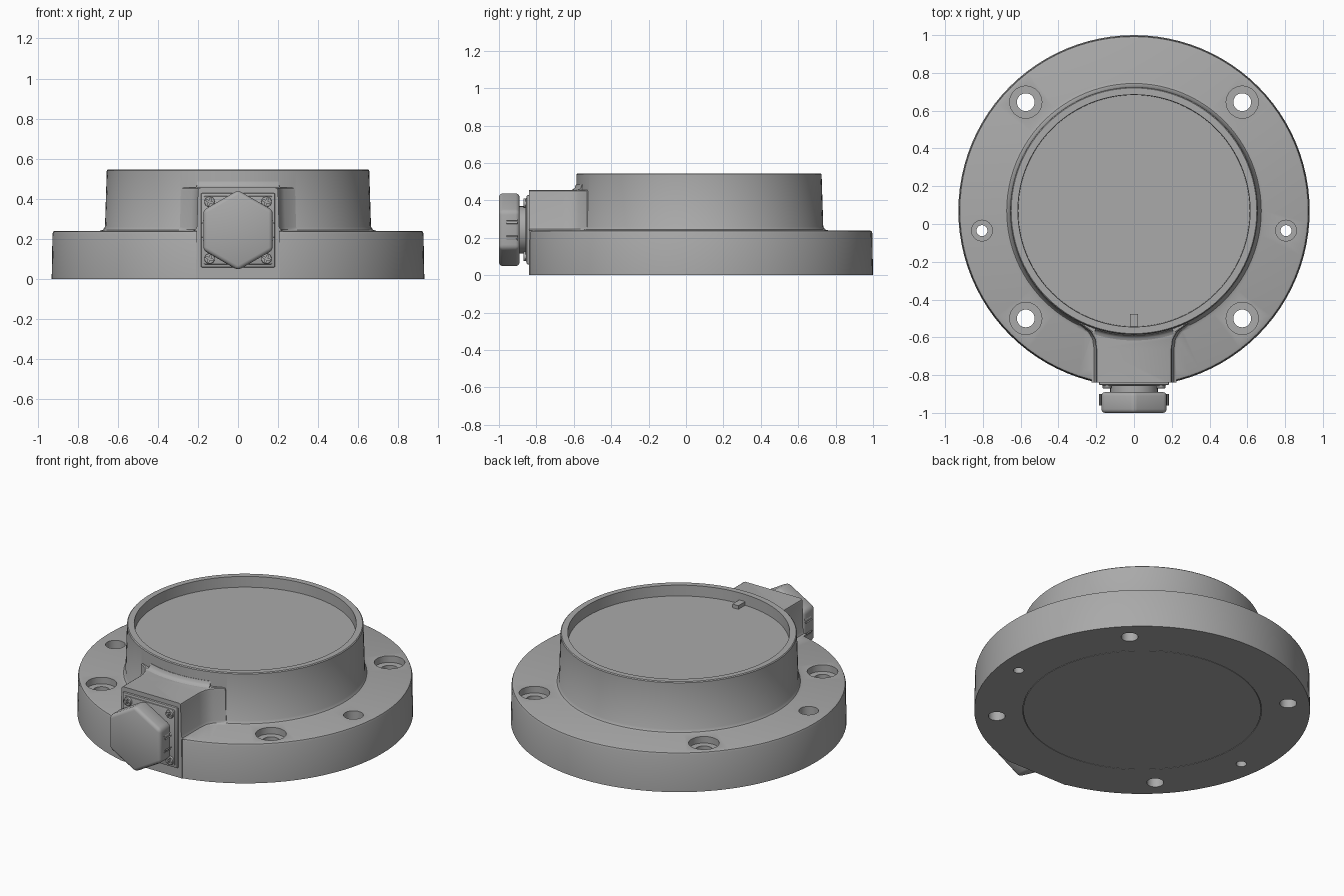
import bpy, bmesh, math
from mathutils import Matrix, Vector

if "Cube" in bpy.data.objects:
    bpy.data.objects.remove(bpy.data.objects["Cube"])

grey = bpy.data.materials.new("cast_grey")
grey.use_nodes = True
grey.diffuse_color = (0.4, 0.4, 0.4, 1)
grey.node_tree.nodes["Principled BSDF"].inputs["Base Color"].default_value = (0.4, 0.4, 0.4, 1)

CY = 0.07         # centre of the round body
FRONT = -0.84     # flat front face of the terminal box
GZ = 0.243        # height of the cable gland axis


def make(name, bm):
    bmesh.ops.recalc_face_normals(bm, faces=bm.faces)
    mesh = bpy.data.meshes.new(name)
    bm.to_mesh(mesh)
    bm.free()
    mesh.materials.append(grey)
    ob = bpy.data.objects.new(name, mesh)
    bpy.context.collection.objects.link(ob)
    return ob


def lathe(name, profile, at=(0, 0, 0), segments=96):
    """Closed solid turned about z; profile starts and ends on the axis."""
    bm = bmesh.new()
    rings = []
    for r, z in profile:
        n = segments if r else 1
        rings.append([bm.verts.new(Vector(at) + Vector((r * math.cos(math.tau * i / n),
                      r * math.sin(math.tau * i / n), z))) for i in range(n)])
    for a, b in zip(rings, rings[1:]):
        for i in range(segments):
            j = (i + 1) % segments
            quad = [a[i % len(a)], a[j % len(a)], b[j % len(b)], b[i % len(b)]]
            bm.faces.new(list(dict.fromkeys(quad)))
    return make(name, bm)


def box(name, size, at, rot=None):
    bm = bmesh.new()
    m = Matrix.Translation(at) @ (rot or Matrix()) @ Matrix.Diagonal((*size, 1))
    bmesh.ops.create_cube(bm, size=1, matrix=m)
    return make(name, bm)


def prism_y(name, radius, y0, y1, x=0, z=GZ, sides=48):
    """Cylinder or prism lying along y."""
    bm = bmesh.new()
    m = Matrix.Translation((x, (y0 + y1) / 2, z)) @ Matrix.Rotation(math.pi / 2, 4, 'X')
    bmesh.ops.create_cone(bm, cap_ends=True, segments=sides, radius1=radius,
                          radius2=radius, depth=y1 - y0, matrix=m)
    return make(name, bm)


def apply(ob, kind, **settings):
    mod = ob.modifiers.new(kind, kind)
    for key, value in settings.items():
        setattr(mod, key, value)
    bpy.context.view_layer.objects.active = ob
    bpy.ops.object.modifier_apply(modifier=mod.name)


def combine(ob, other, operation='DIFFERENCE'):
    apply(ob, 'BOOLEAN', object=other, operation=operation, solver='EXACT')
    bpy.data.objects.remove(other)


def bevel(ob, width, segments=3):
    apply(ob, 'BEVEL', width=width, segments=segments, limit_method='ANGLE')


# Round body: flange, filleted drum and shallow dish on top
body = lathe("body", [
    (0, 0), (0.93, 0), (0.926, 0.225), (0.922, 0.236), (0.912, 0.24),
    (0.69, 0.24), (0.674, 0.245), (0.664, 0.26), (0.655, 0.54), (0.65, 0.545),
    (0.615, 0.545), (0.613, 0.48), (0, 0.48)], at=(0, CY, 0))

# Terminal box, flared where it meets the drum
half = [(0, FRONT), (0, -0.66), (0.007, -0.61), (0.03, -0.57), (0.085, -0.53), (0.085, -0.42)]
layers = [(0, 0.21), (0.239, 0.206), (0.24, 0.224), (0.246, 0.212), (0.26, 0.205),
          (0.44, 0.2), (0.45, 0.197), (0.455, 0.188)]
bm = bmesh.new()
rings = []
for z, width in layers:
    right = [(width + f, y) for f, y in half]
    outline = right + [(-x, y) for x, y in reversed(right)]
    rings.append([bm.verts.new((x, y, z)) for x, y in outline])
for a, b in zip(rings, rings[1:]):
    for i in range(len(a)):
        j = (i + 1) % len(a)
        bm.faces.new((a[i], a[j], b[j], b[i]))
bm.faces.new(rings[0])
bm.faces.new(rings[-1])
combine(body, make("terminal_box", bm), 'UNION')
combine(body, box("front_trim", (1, 0.4, 1), (0, FRONT - 0.2, 0.3)))

# Counterbored bolt holes and smaller pin holes
for side in (-1, 1):
    for x, y, r, bore, step in ((0.573, 0.645, 0.047, 0.085, 0.2),
                                (0.573, -0.5, 0.047, 0.085, 0.2),
                                (0.805, -0.035, 0.029, 0.055, 0.1)):
        combine(body, lathe("hole_cutter", [
            (0, -0.1), (r, -0.1), (r, step), (bore, step), (bore, 0.3), (0, 0.3)],
            at=(side * x, y, 0), segments=40))

# Round base cover let into the underside
combine(body, lathe("base_pocket", [(0, -0.1), (0.661, -0.1), (0.661, 0.02), (0, 0.02)], at=(0, CY, 0)))
lathe("base_cover", [(0, 0), (0.658, 0), (0.658, 0.025), (0, 0.025)], at=(0, CY, 0))

# Fillet between the box top and the drum
bm = bmesh.new()
fillet = [(0.64, 0.45), (0.69, 0.454), (0.674, 0.459), (0.664, 0.468), (0.659, 0.485), (0.64, 0.485)]
sweep = []
for i in range(17):
    a = math.radians(-18 + 36 * i / 16)
    sweep.append([bm.verts.new((r * math.sin(a), CY - r * math.cos(a), z)) for r, z in fillet])
for a, b in zip(sweep, sweep[1:]):
    for i in range(len(a)):
        j = (i + 1) % len(a)
        bm.faces.new((a[i], a[j], b[j], b[i]))
bm.faces.new(sweep[0])
bm.faces.new(sweep[-1])
make("box_fillet", bm)

# Small index tab inside the dish
box("index_tab", (0.04, 0.07, 0.03), (0, -0.512, 0.487))

# Gland mounting plate with a raised inner pad
plate = box("gland_plate", (0.37, 0.02, 0.37), (0, FRONT - 0.002, GZ))
bevel(plate, 0.006, 2)
pad = box("gland_pad", (0.34, 0.02, 0.34), (0, FRONT - 0.007, GZ))
bevel(pad, 0.005, 2)

# Cross-head screws at the plate corners
for sx in (-1, 1):
    for sz in (-1, 1):
        x, z = sx * 0.142, GZ + sz * 0.142
        screw = prism_y("plate_screw", 0.026, FRONT - 0.03, FRONT, x, z, 24)
        bevel(screw, 0.005, 2)
        for angle in (0.4, 0.4 + math.pi / 2):
            combine(screw, box("slot_cutter", (0.036, 0.02, 0.008), (x, FRONT - 0.03, z),
                               Matrix.Rotation(angle, 4, 'Y')))

# Gland collar and hexagonal cap with grip ribs
prism_y("gland_collar", 0.126, -0.9, FRONT)
cap = prism_y("gland_cap", 0.2, -1.0, -0.89, sides=6)
bevel(cap, 0.02)
apothem = 0.2 * math.cos(math.pi / 6)
for sx in (-1, 1):
    for sz in (-1, 1):
        tilt = math.radians(30)
        normal = Vector((sx * math.cos(tilt), 0, sz * math.sin(tilt)))
        along = Vector((sx * math.sin(tilt), 0, -sz * math.cos(tilt)))
        for k in range(4):
            at = normal * apothem + along * (0.018 * k + 0.005) + Vector((0, -0.93, GZ))
            box("grip_rib", (0.006, 0.06, 0.008), at, Matrix.Rotation(-sx * sz * tilt, 4, 'Y'))

# Smooth round surfaces, keep machined edges crisp
for ob in bpy.context.collection.objects:
    ob.select_set(ob.type == 'MESH')
bpy.context.view_layer.objects.active = body
bpy.ops.object.shade_smooth_by_angle(angle=math.radians(32))
